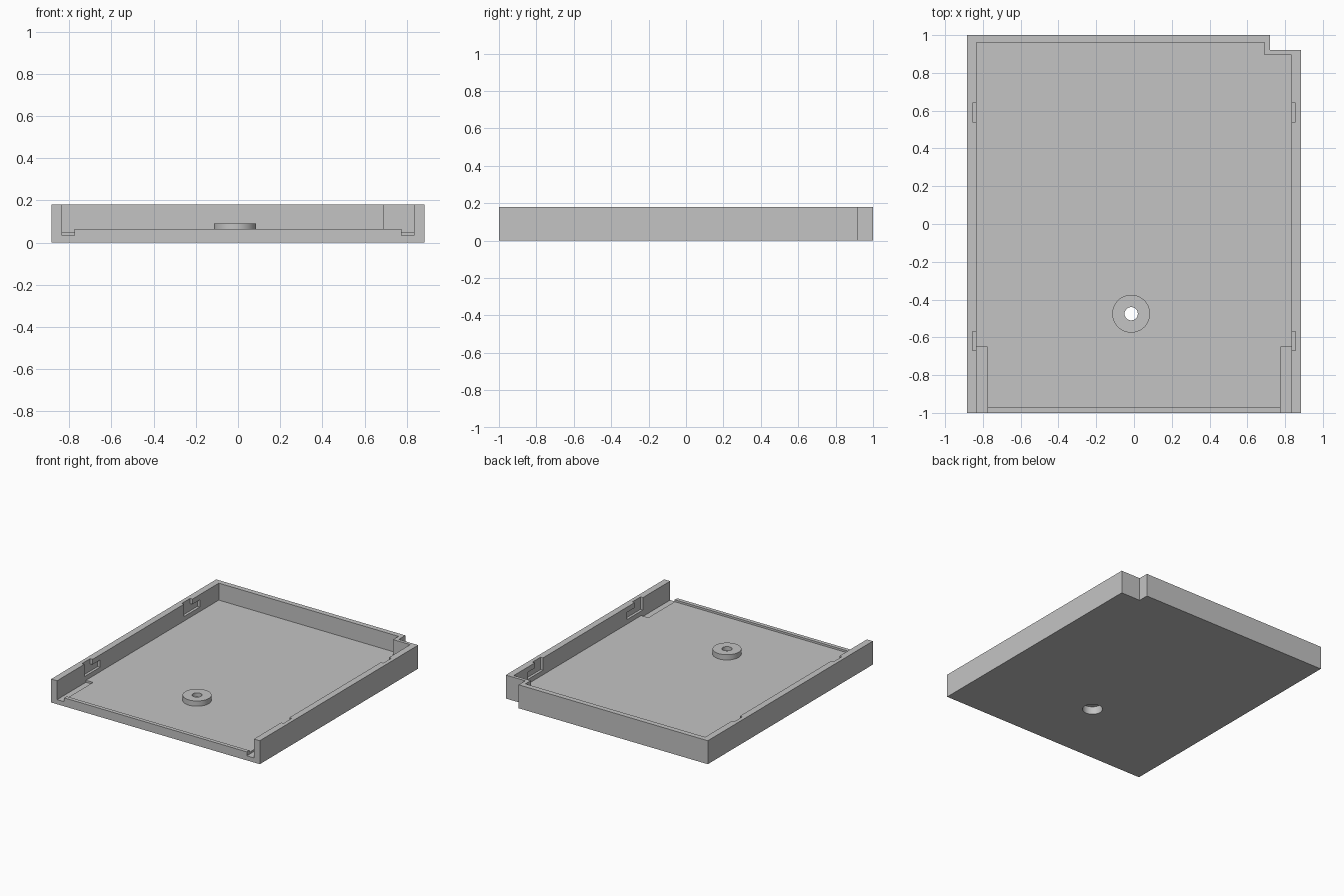
import bpy
import bmesh
import math

cube = bpy.data.objects.get("Cube")
if cube:
    bpy.data.objects.remove(cube, do_unlink=True)

# One grey plastic for the whole tray
grey = bpy.data.materials.new("grey_plastic")
grey.use_nodes = True
GREY = (0.55, 0.55, 0.55, 1)
grey.diffuse_color = GREY
grey.node_tree.nodes["Principled BSDF"].inputs["Base Color"].default_value = GREY


def prism(name, outline, z0, z1):
    """Extrude an anticlockwise xy outline between two heights."""
    bm = bmesh.new()
    base = bm.faces.new([bm.verts.new((x, y, z0)) for x, y in outline])
    top = bmesh.ops.extrude_face_region(bm, geom=[base])["geom"]
    for v in top:
        if isinstance(v, bmesh.types.BMVert):
            v.co.z = z1
    bmesh.ops.recalc_face_normals(bm, faces=bm.faces)
    mesh = bpy.data.meshes.new(name)
    bm.to_mesh(mesh)
    bm.free()
    mesh.materials.append(grey)
    obj = bpy.data.objects.new(name, mesh)
    bpy.context.collection.objects.link(obj)
    return obj


def rect(x0, x1, y0, y1):
    x0, x1 = sorted((x0, x1))
    return [(x0, y0), (x1, y0), (x1, y1), (x0, y1)]


def circle(x, y, r, sides=64):
    steps = [2 * math.pi * i / sides for i in range(sides)]
    return [(x + r * math.cos(a), y + r * math.sin(a)) for a in steps]


def stepped(x, y0, y1, step_x, step_y):
    """Rectangle with its back left corner stepped in."""
    return [(-x, y0), (x, y0), (x, step_y), (step_x, step_y), (step_x, y1), (-x, y1)]


def combine(body, tool, operation):
    """Boolean the tool into the body, then discard the tool."""
    tool.hide_render = True
    mod = body.modifiers.new(operation.lower(), "BOOLEAN")
    mod.operation = operation
    mod.solver = "EXACT"
    mod.object = tool
    bpy.context.view_layer.objects.active = body
    bpy.ops.object.modifier_apply(modifier=mod.name)
    bpy.data.objects.remove(tool, do_unlink=True)


HEIGHT, FLOOR, LIP, INNER, ABOVE = 0.18, 0.05, 0.065, 0.835, 0.3
BOSS = (-0.015, -0.475)

# Solid block with the stepped corner
tray = prism("tray", stepped(0.885, -1, 1, 0.72, 0.92), 0, HEIGHT)

# Hollow, leaving floor, side walls, back wall and a low front lip
cavity = prism("cavity", stepped(INNER, -0.97, 0.96, 0.69, 0.895), FLOOR, ABOVE)
combine(tray, cavity, "DIFFERENCE")
mouth = prism("mouth", rect(-INNER, INNER, -1.1, -0.95), LIP, ABOVE)
combine(tray, mouth, "DIFFERENCE")

for side in (-1, 1):
    # Sunken rail along the front part of each side
    rail = prism("rail", rect(side * 0.775, side * INNER, -1.1, -0.65), 0.035, 0.1)
    combine(tray, rail, "DIFFERENCE")
    # L-shaped locking slots: open at the top, running backwards below
    for y in (-0.67, 0.54):
        entry = prism("slot_entry", rect(side * 0.8, side * 0.855, y, y + 0.1), 0.085, ABOVE)
        combine(tray, entry, "DIFFERENCE")
        run = prism("slot_run", rect(side * 0.8, side * 0.855, y + 0.05, y + 0.19), 0.085, 0.14)
        combine(tray, run, "DIFFERENCE")

# Screw boss with a through hole and a counterbore underneath
combine(tray, prism("boss", circle(*BOSS, 0.1), 0.02, 0.09), "UNION")
combine(tray, prism("screw_hole", circle(*BOSS, 0.035), -0.1, ABOVE), "DIFFERENCE")
combine(tray, prism("counterbore", circle(*BOSS, 0.07), -0.1, 0.06), "DIFFERENCE")

# Smooth the round walls, keep all edges sharp
tray.select_set(True)
bpy.context.view_layer.objects.active = tray
bpy.ops.object.shade_smooth_by_angle(angle=math.radians(30))
